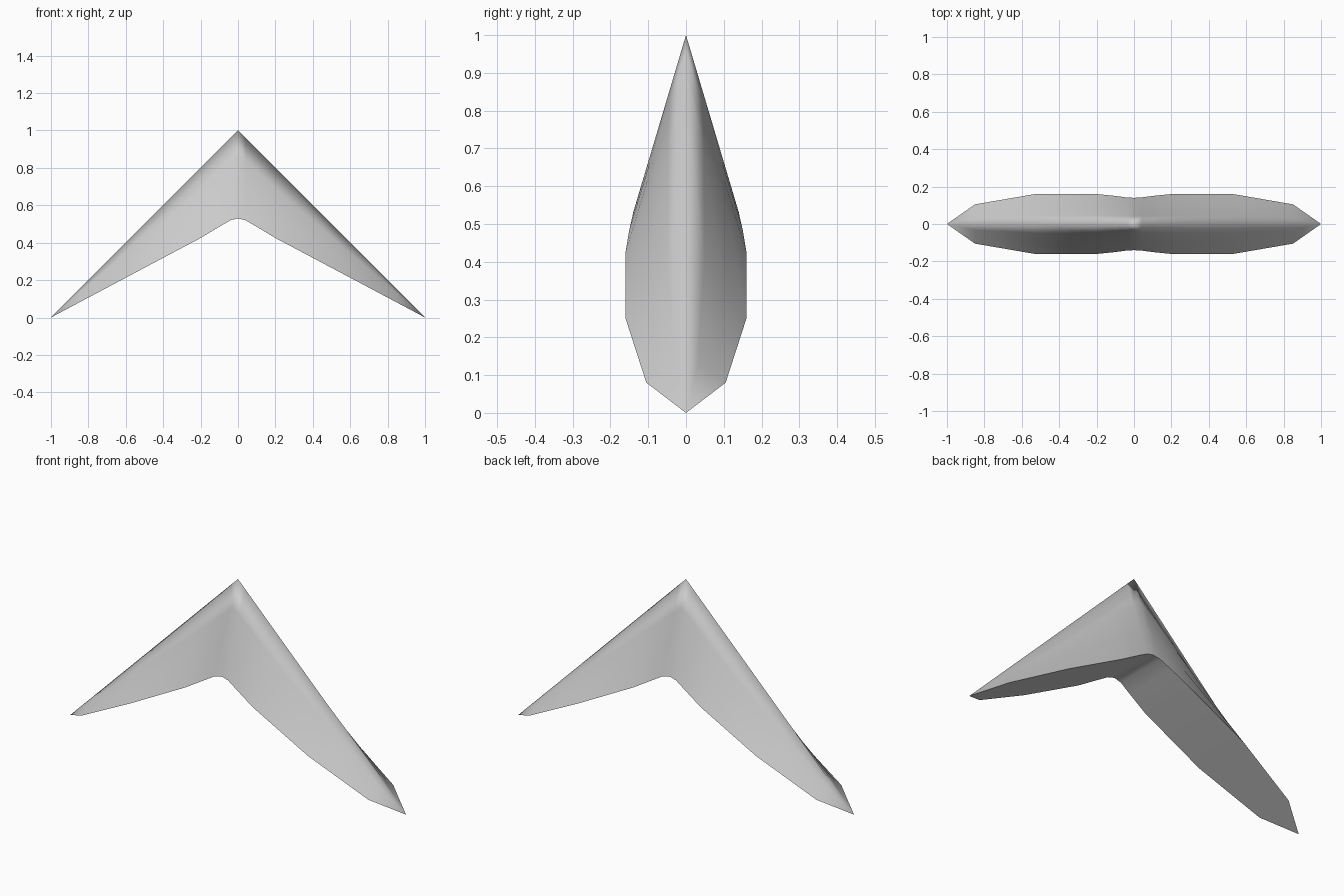
import bpy, bmesh

cube = bpy.data.objects.get("Cube")
if cube:
    bpy.data.objects.remove(cube, do_unlink=True)

grey = bpy.data.materials.new("light grey")
grey.use_nodes = True
colour = (0.6, 0.6, 0.6, 1)
grey.diffuse_color = colour
grey.node_tree.nodes["Principled BSDF"].inputs["Base Color"].default_value = colour

# Lower rim of one arm, as x, half thickness and height
half_rim = [(0, 0.14, 0.53), (0.04, 0.142, 0.52), (0.1, 0.15, 0.485),
            (0.2, 0.16, 0.425), (0.53, 0.16, 0.25), (0.85, 0.105, 0.08)]
rim = [(-x, y, z) for x, y, z in reversed(half_rim[1:])] + half_rim
rows = (0, 0.3, 0.65, 1)   # steps from the ridge down to the rim

bm = bmesh.new()


def side_grid(side, ridge):
    """Vertices of one side, sharing the ridge row."""
    columns = []
    for (x, y, z), top in zip(rim, ridge):
        crest = 1 - abs(x)
        columns.append([top] + [bm.verts.new((x, side * y * t, crest + (z - crest) * t))
                                for t in rows[1:]])
    return columns


# Straight ridge, pointed tips and two sloping sides
ridge = [bm.verts.new((x, 0, 1 - abs(x))) for x, y, z in rim]
tips = [bm.verts.new((-1, 0, 0)), bm.verts.new((1, 0, 0))]
front, back = side_grid(-1, ridge), side_grid(1, ridge)
for grid in (front, back):
    for a, b in zip(grid, grid[1:]):
        for k in range(len(rows) - 1):
            bm.faces.new((a[k], b[k], b[k + 1], a[k + 1]))
    for tip, column in ((tips[0], grid[0]), (tips[1], grid[-1])):
        for k in range(len(rows) - 1):
            bm.faces.new((tip, column[k], column[k + 1]))

# Underside between the two rims
under = []
for i in range(len(rim) - 1):
    under.append(bm.faces.new((front[i][-1], front[i + 1][-1], back[i + 1][-1], back[i][-1])))
for tip, i in ((tips[0], 0), (tips[1], -1)):
    under.append(bm.faces.new((tip, front[i][-1], back[i][-1])))

# Smooth everywhere except the crisp rim
bmesh.ops.recalc_face_normals(bm, faces=bm.faces)
for face in bm.faces:
    face.smooth = True
under = set(under)
for edge in bm.edges:
    edge.smooth = len(under.intersection(edge.link_faces)) != 1

mesh = bpy.data.meshes.new("chevron_wing")
bm.to_mesh(mesh)
bm.free()
mesh.materials.append(grey)
wing = bpy.data.objects.new("chevron_wing", mesh)
bpy.context.collection.objects.link(wing)
